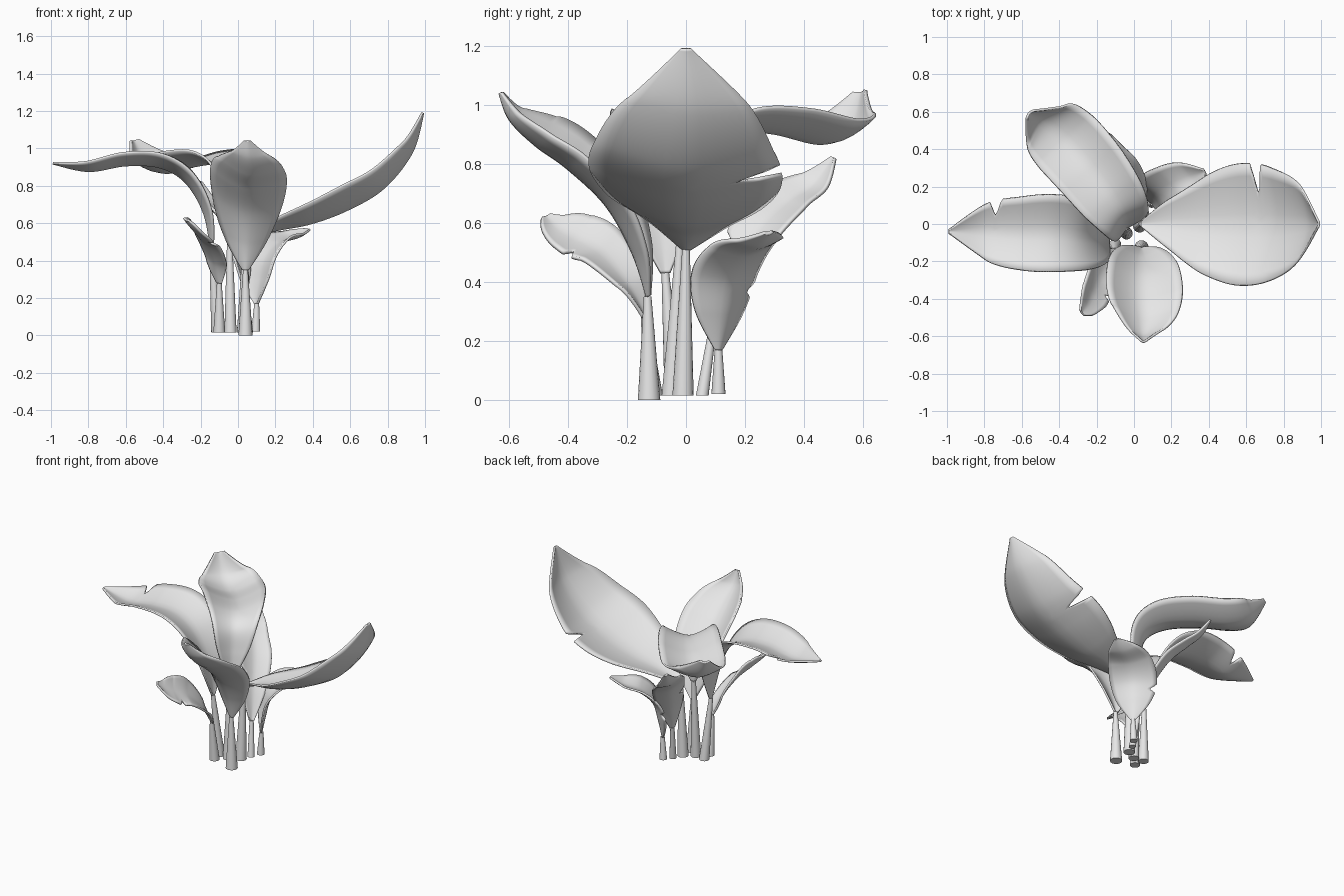
import bpy, bmesh
from mathutils import Vector

cube = bpy.data.objects.get("Cube")
if cube:
    bpy.data.objects.remove(cube, do_unlink=True)

grey = bpy.data.materials.new("plain_grey")
grey.use_nodes = True
grey.diffuse_color = (0.8, 0.8, 0.8, 1)
grey.node_tree.nodes["Principled BSDF"].inputs["Base Color"].default_value = (0.8, 0.8, 0.8, 1)

STEPS = 14          # rows per path segment
HALF_COLUMNS = 5    # columns on each side of the midrib


def finish(name, bm):
    """Turn a bmesh into a smooth grey object."""
    bmesh.ops.recalc_face_normals(bm, faces=bm.faces[:])
    mesh = bpy.data.meshes.new(name)
    bm.to_mesh(mesh)
    bm.free()
    mesh.materials.append(grey)
    obj = bpy.data.objects.new(name, mesh)
    bpy.context.collection.objects.link(obj)
    bpy.ops.object.select_all(action="DESELECT")
    obj.select_set(True)
    bpy.context.view_layer.objects.active = obj
    bpy.ops.object.shade_smooth_by_angle(angle=0.9)
    return obj


def spline(points, t):
    """Smooth interpolation through points, t counted in point numbers."""
    last = len(points) - 1
    i = min(int(t), last - 1)
    u = t - i
    a, b, c, d = (Vector(points[max(0, min(last, i + k))]) for k in (-1, 0, 1, 2))
    return 0.5 * (2 * b + (c - a) * u + (2 * a - 5 * b + 4 * c - d) * u ** 2
                  + (3 * b - a - 3 * c + d) * u ** 3)


def make_stem(name, foot, top, radius):
    """Tapered stem from its foot to the base of the leaf."""
    foot, top = Vector(foot), Vector(top)
    axis = top - foot
    bm = bmesh.new()
    bmesh.ops.create_cone(bm, cap_ends=True, segments=16, radius1=radius,
                          radius2=0.013, depth=axis.length)
    turn = axis.to_track_quat("Z", "Y")
    middle = (foot + top) / 2
    for v in bm.verts:
        lower = v.co.z < 0
        v.co = turn @ v.co + middle
        if lower:
            v.co.z = foot.z     # flat on the ground
    finish(name, bm)


def make_leaf(name, path, side, cup, tear=None):
    """Cupped blade along a path of (x, y, z, half width); tear = (place, side, depth)."""
    side = Vector(side).normalized()
    bm = bmesh.new()
    rows = []
    count = (len(path) - 1) * STEPS
    for r in range(count + 1):
        t = r / STEPS
        here = spline(path, t)
        ahead = spline(path, min(t + 0.05, len(path) - 1))
        behind = spline(path, max(t - 0.05, 0))
        tangent = (ahead - behind).to_3d().normalized()
        across = (side - tangent * side.dot(tangent)).normalized()
        normal = tangent.cross(across)
        width = max(here.w, 0.004)
        row = []
        for c in range(-HALF_COLUMNS, HALF_COLUMNS + 1):
            v = c / HALF_COLUMNS
            reach = v * width
            if tear and v * tear[1] > 0:
                reach *= 1 - tear[2] * max(0, 1 - abs(t - tear[0]) / 0.16)
            lift = cup * width * (abs(reach) / width) ** 1.5
            row.append(bm.verts.new(here.to_3d() + across * reach + normal * lift))
        rows.append(row)
    for low, high in zip(rows, rows[1:]):
        for c in range(len(low) - 1):
            bm.faces.new((low[c], low[c + 1], high[c + 1], high[c]))
    obj = finish(name, bm)
    solid = obj.modifiers.new("thickness", "SOLIDIFY")
    solid.thickness = 0.012
    solid.offset = 0


def make_branch(name, foot, radius, path, side, cup, tear=None):
    make_stem(name + "_stem", foot, path[0][:3], radius)
    make_leaf(name + "_leaf", path, side, cup, tear)


# Largest leaf, rising to the left
make_branch("left_large", (0.03, -0.01, 0.015), 0.036,
            [(0.04, 0, 0.51, 0.015), (0.19, 0, 0.56, 0.13), (0.39, -0.01, 0.6, 0.26),
             (0.59, -0.01, 0.675, 0.325), (0.78, -0.01, 0.79, 0.305),
             (0.93, 0, 0.98, 0.21), (0.99, 0, 1.19, 0.015)],
            (0, 1, -0.1), 0.3, (3.45, 1, 0.55))

# Long leaf arching to the right
make_branch("right_long", (-0.11, -0.04, 0.015), 0.033,
            [(-0.14, -0.07, 0.43, 0.015), (-0.18, -0.08, 0.65, 0.12),
             (-0.28, -0.07, 0.82, 0.175), (-0.42, -0.05, 0.9, 0.205),
             (-0.6, -0.05, 0.91, 0.195), (-0.8, -0.04, 0.88, 0.145),
             (-0.99, -0.04, 0.92, 0.01)],
            (0, -1, 0), 0.34, (4.7, -1, 0.5))

# Upright cupped leaf at the front
make_branch("front_cupped", (0.04, -0.125, 0), 0.038,
            [(0.04, -0.13, 0.35, 0.015), (0.04, -0.18, 0.5, 0.115),
             (0.04, -0.27, 0.66, 0.185), (0.04, -0.4, 0.785, 0.205),
             (0.05, -0.51, 0.865, 0.175), (0.05, -0.595, 0.95, 0.1),
             (0.05, -0.63, 1.04, 0.015)],
            (1, 0, -0.22), 0.5)

# Broad leaf folding over to the back, with an upturned end
make_branch("back_broad", (-0.04, -0.05, 0.015), 0.033,
            [(-0.045, -0.02, 0.54, 0.015), (-0.045, 0, 0.72, 0.09),
             (-0.06, 0.04, 0.86, 0.135), (-0.12, 0.14, 0.915, 0.175),
             (-0.235, 0.295, 0.905, 0.195), (-0.38, 0.455, 0.87, 0.195),
             (-0.49, 0.55, 0.91, 0.155), (-0.56, 0.595, 1.04, 0.03)],
            (-0.75, -0.65, 0), 0.4)

# Small leaf turned on its edge at the front right
make_branch("front_small", (-0.1, -0.11, 0.015), 0.032,
            [(-0.1, -0.14, 0.28, 0.015), (-0.125, -0.2, 0.39, 0.07),
             (-0.185, -0.29, 0.5, 0.105), (-0.225, -0.38, 0.55, 0.1),
             (-0.255, -0.44, 0.585, 0.065), (-0.28, -0.475, 0.62, 0.02)],
            (0.65, 0, -0.65), 0.25, (2.6, 1, 0.4))

# Small leaf bending over at the back left
make_branch("back_left_small", (0.095, 0.11, 0.02), 0.024,
            [(0.1, 0.11, 0.17, 0.015), (0.115, 0.13, 0.29, 0.105),
             (0.14, 0.155, 0.41, 0.145), (0.21, 0.2, 0.49, 0.135),
             (0.31, 0.25, 0.525, 0.09), (0.38, 0.28, 0.565, 0.015)],
            (-0.65, 0.75, 0), 0.3, (1.6, 1, 0.3))

# Narrow leaf hidden at the back, tilted towards the left
make_branch("back_narrow", (0.06, 0.055, 0.015), 0.022,
            [(0.04, 0.09, 0.24, 0.015), (0.0, 0.16, 0.42, 0.08),
             (-0.06, 0.26, 0.58, 0.105), (-0.13, 0.35, 0.67, 0.095),
             (-0.175, 0.44, 0.73, 0.065), (-0.2, 0.5, 0.82, 0.01)],
            (-0.65, -0.65, 0.35), 0.3, (1.5, 1, 0.4))
